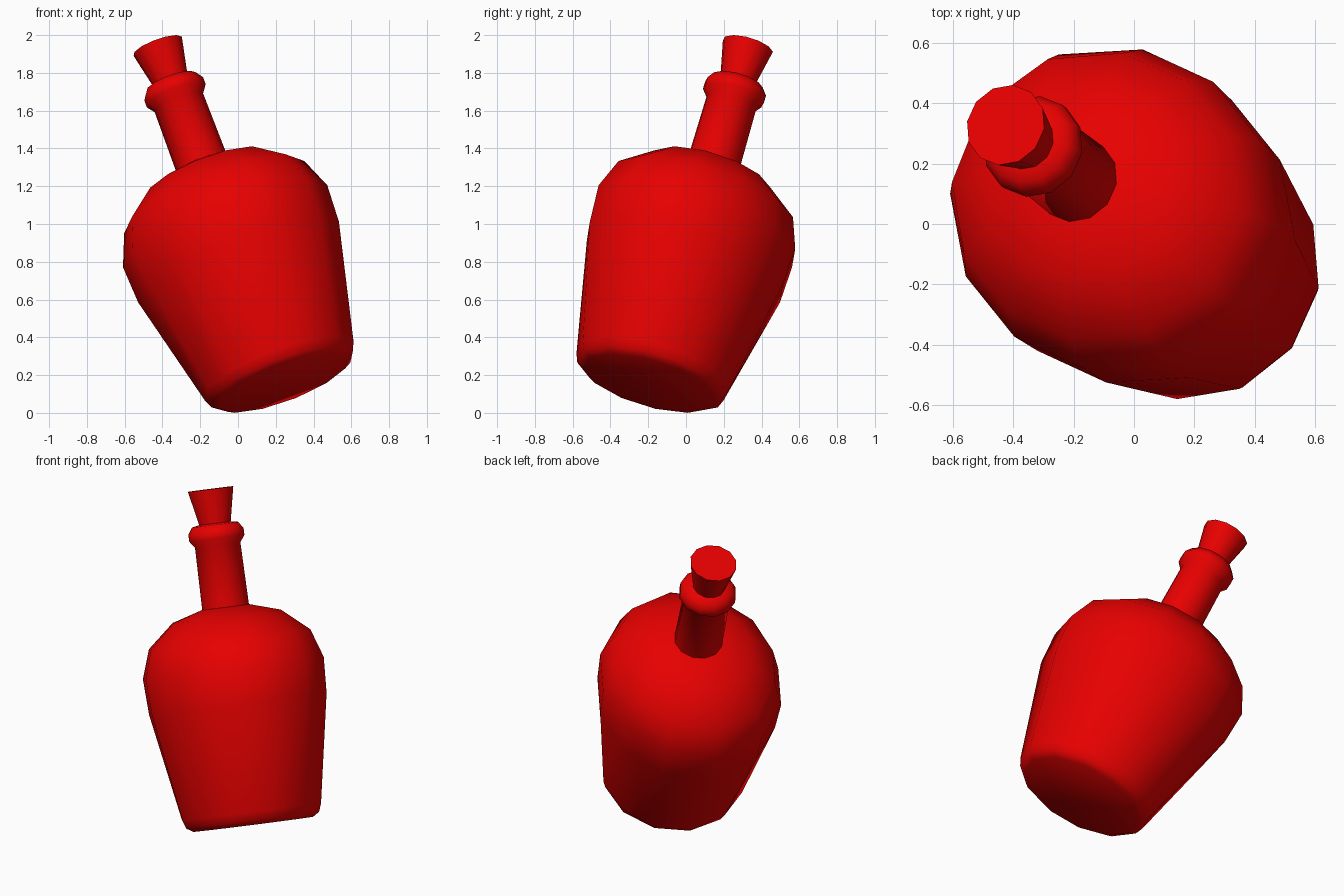
import bpy, bmesh, math
from mathutils import Vector, Matrix

if "Cube" in bpy.data.objects:
    bpy.data.objects.remove(bpy.data.objects["Cube"])

SIDES = 12
red = bpy.data.materials.new("red")
red.diffuse_color = (0.8, 0.0, 0.0, 1)
red.use_nodes = True
red.node_tree.nodes["Principled BSDF"].inputs["Base Color"].default_value = red.diffuse_color

# Leaning bottle axis: from centre of base to centre of cork top
base = Vector((0.243, -0.193, 0.157))
axis = (Vector((-0.428, 0.33, 1.949)) - base).normalized()
side = Vector((-axis.y, axis.x, 0)).normalized()
lean = side.cross(axis)
place = Matrix((lean, side, axis)).transposed().to_4x4()
place.translation = base


def lathe(name, rings):
    """Loft rings (height, radius along lean, radius across) and cap both ends."""
    bm = bmesh.new()
    loops = []
    for h, a, b in rings:
        loop = []
        for i in range(SIDES):
            t = 2 * math.pi * i / SIDES
            r = 1 / math.hypot(math.cos(t) / a, math.sin(t) / b)
            loop.append(bm.verts.new((r * math.cos(t), r * math.sin(t), h)))
        loops.append(loop)
    for lo, hi in zip(loops, loops[1:]):
        for i in range(SIDES):
            j = (i + 1) % SIDES
            bm.faces.new((lo[i], lo[j], hi[j], hi[i]))
    bm.faces.new(loops[0][::-1])
    bm.faces.new(loops[-1])
    bmesh.ops.transform(bm, matrix=place, verts=bm.verts)
    bmesh.ops.recalc_face_normals(bm, faces=bm.faces)
    me = bpy.data.meshes.new(name)
    bm.to_mesh(me)
    bm.free()
    me.materials.append(red)
    ob = bpy.data.objects.new(name, me)
    bpy.context.collection.objects.link(ob)
    bpy.ops.object.select_all(action='DESELECT')
    ob.select_set(True)
    bpy.context.view_layer.objects.active = ob
    bpy.ops.object.shade_smooth_by_angle(angle=math.radians(60))


def circles(points):
    return [(h, r, r) for h, r in points]


# Body: round base widening to a slightly flattened shoulder
lathe("body", [(0, 0.365, 0.365), (0.025, 0.405, 0.405), (0.075, 0.427, 0.422),
               (0.71, 0.595, 0.525), (0.92, 0.605, 0.535), (1.09, 0.53, 0.48),
               (1.225, 0.345, 0.325), (1.28, 0.14, 0.14)])

# Neck with rounded lip
lathe("neck", circles([(1.2, 0.143), (1.645, 0.138), (1.685, 0.168),
                       (1.725, 0.168), (1.765, 0.14), (1.775, 0.085)]))

# Flared cork
lathe("cork", circles([(1.71, 0.083), (1.975, 0.138)]))
